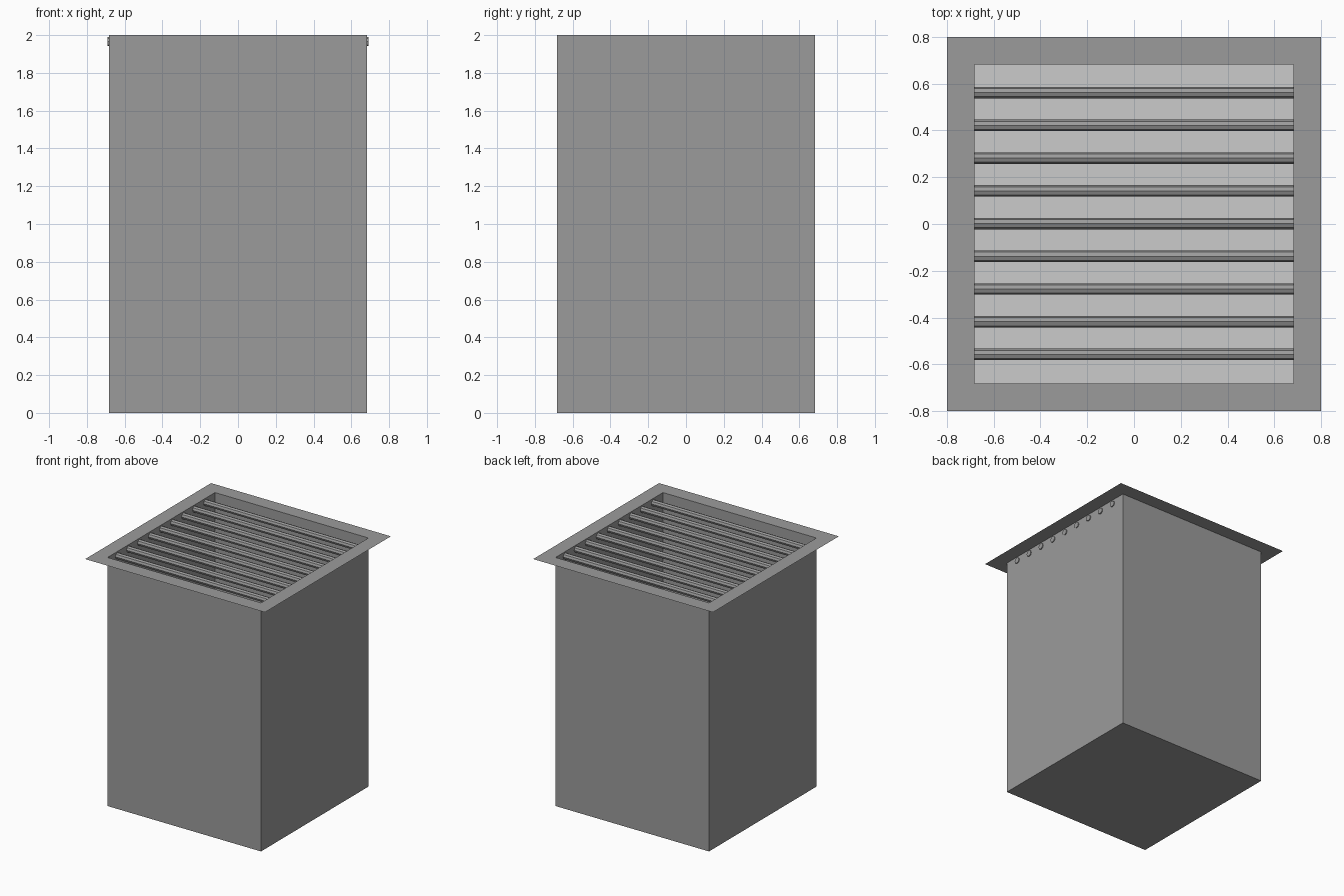
import bpy, bmesh, math

if "Cube" in bpy.data.objects:
    bpy.data.objects.remove(bpy.data.objects["Cube"])

W, F, H = 0.683, 0.8, 2.0          # half box width, half flange width, height
BARS, PITCH, R = 9, 0.14, 0.0245   # grille bars


def dark_grey():
    mat = bpy.data.materials.new("dark_grey")
    mat.diffuse_color = (0.33, 0.33, 0.33, 1)
    mat.use_nodes = True
    mat.node_tree.nodes["Principled BSDF"].inputs["Base Color"].default_value = mat.diffuse_color
    return mat


DARK = dark_grey()


def finish(bm, name, mat=None):
    me = bpy.data.meshes.new(name)
    bm.to_mesh(me)
    bm.free()
    ob = bpy.data.objects.new(name, me)
    bpy.context.collection.objects.link(ob)
    if mat:
        me.materials.append(mat)
    return ob


def ring(bm, half, z):
    return [bm.verts.new((sx * half, sy * half, z))
            for sx, sy in ((-1, -1), (1, -1), (1, 1), (-1, 1))]


# Open sheet-metal box with a flat flange around the mouth
bm = bmesh.new()
base, rim, lip = ring(bm, W, 0), ring(bm, W, H), ring(bm, F, H)
bm.faces.new(base[::-1])
for i in range(4):
    j = (i + 1) % 4
    bm.faces.new((base[i], base[j], rim[j], rim[i]))
    bm.faces.new((rim[i], lip[i], lip[j], rim[j]))
finish(bm, "flanged_box", DARK)

# Light inner floor
bm = bmesh.new()
bm.faces.new(ring(bm, W - 0.001, 0.005))
finish(bm, "inner_floor")

# Octagonal grille bars, ends poking just through the side walls
for k in range(BARS):
    bm = bmesh.new()
    y = (k - (BARS - 1) / 2) * PITCH + 0.002
    ends = []
    for x in (-0.69, 0.69):
        ends.append([bm.verts.new((x, y + R * math.cos(a * math.pi / 4),
                                   1.966 + R * math.sin(a * math.pi / 4)))
                     for a in range(8)])
    a, b = ends
    bm.faces.new(a[::-1])
    bm.faces.new(b)
    for i in range(8):
        j = (i + 1) % 8
        bm.faces.new((a[i], a[j], b[j], b[i]))
    bmesh.ops.recalc_face_normals(bm, faces=bm.faces[:])
    finish(bm, f"grille_bar_{k + 1}", DARK)
